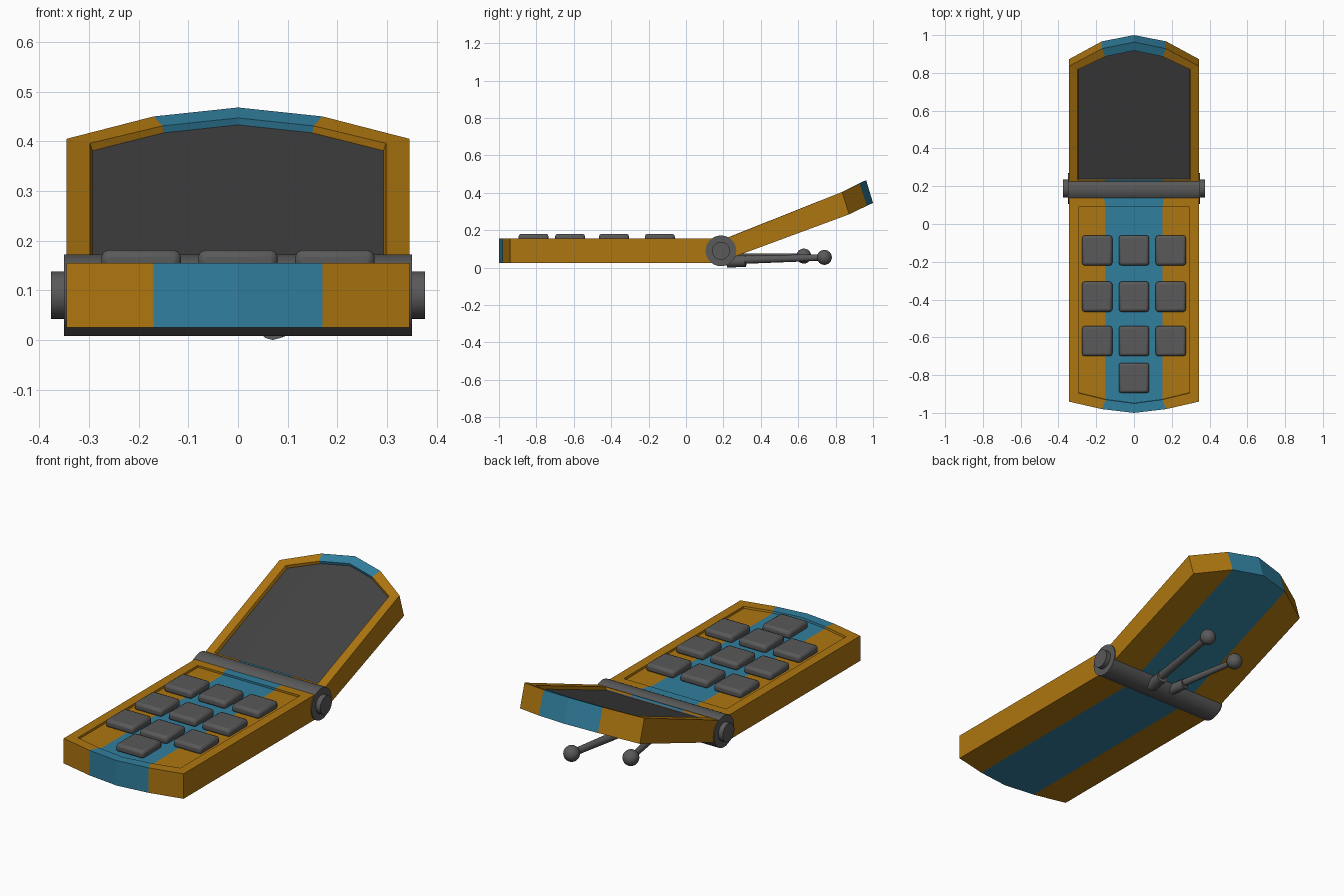
import bpy, bmesh, math
from mathutils import Vector

if "Cube" in bpy.data.objects:
    bpy.data.objects.remove(bpy.data.objects["Cube"])


def material(name, rgb):
    m = bpy.data.materials.new(name)
    m.diffuse_color = (*rgb, 1)
    m.use_nodes = True
    m.node_tree.nodes["Principled BSDF"].inputs["Base Color"].default_value = m.diffuse_color
    return m


ORANGE = material("orange", (0.42, 0.18, 0.005))
TEAL = material("teal", (0.03, 0.21, 0.34))
DARK = material("dark_grey", (0.1, 0.1, 0.1))
SCREEN = material("screen_grey", (0.055, 0.055, 0.055))


def loop(side, mid, near, corner, shoulder, tip):
    """Nine-point outline; near, corner, shoulder, tip are (y, z)."""
    row = [(-side, near), (-mid, near), (mid, near), (side, near),
           (side, corner), (mid, shoulder), (0, tip), (-mid, shoulder), (-side, corner)]
    return [(x, y, z) for x, (y, z) in row]


def shell(name, loops, screen=False):
    """Stack of outlines: bottom, top, rim inner edge, recessed floor."""
    bm = bmesh.new()
    rings = [[bm.verts.new(p) for p in lp] for lp in loops]
    for a, b in zip(rings, rings[1:]):
        for i in range(9):
            j = (i + 1) % 9
            f = bm.faces.new((a[i], a[j], b[j], b[i]))
            f.material_index = 1 if i in (1, 5, 6) else 0
    for ring, floor in ((rings[0], False), (rings[-1], True)):
        for ids, mat in (((0, 1, 7, 8), 0), ((1, 2, 5, 6, 7), 1), ((2, 3, 4, 5), 0)):
            f = bm.faces.new([ring[i] for i in ids])
            f.material_index = 2 if floor and screen else mat
    bmesh.ops.recalc_face_normals(bm, faces=bm.faces)
    me = bpy.data.meshes.new(name)
    bm.to_mesh(me)
    bm.free()
    for m in (ORANGE, TEAL, SCREEN):
        me.materials.append(m)
    ob = bpy.data.objects.new(name, me)
    bpy.context.collection.objects.link(ob)
    return ob


def finish(ob, name):
    ob.name = name
    ob.data.materials.append(DARK)
    bpy.ops.object.shade_smooth_by_angle(angle=math.radians(35))
    return ob


def rod(name, a, b, r1, r2, sides=16):
    a, b = Vector(a), Vector(b)
    bpy.ops.mesh.primitive_cone_add(vertices=sides, radius1=r1, radius2=r2,
                                    depth=(b - a).length, location=(a + b) / 2,
                                    rotation=(b - a).to_track_quat('Z', 'Y').to_euler())
    return finish(bpy.context.object, name)


# keypad half
def flat(z, *ys):
    return [(y, z) for y in ys]


shell("keypad_body", [
    loop(.345, .17, *flat(.025, .19, -.94, -.98, -1.0)),
    loop(.345, .17, *flat(.155, .19, -.94, -.98, -1.0)),
    loop(.295, .15, *flat(.155, .09, -.895, -.93, -.95)),
    loop(.293, .15, *flat(.145, .09, -.893, -.928, -.948))])

# tilted lid with recessed screen
shell("lid", [
    loop(.345, .17, (.19, .033), (.872, .285), (.967, .331), (1.0, .346)),
    loop(.345, .17, (.19, .147), (.835, .405), (.928, .45), (.963, .468)),
    loop(.298, .152, (.232, .165), (.817, .396), (.886, .431), (.918, .447)),
    loop(.293, .15, (.237, .151), (.822, .381), (.891, .417), (.923, .433))], screen=True)

# keys
spots = [(x, y) for y in (-.14, -.385, -.62) for x in (-.195, 0, .195)] + [(0, -.815)]
for n, (x, y) in enumerate(spots):
    bpy.ops.mesh.primitive_cube_add(size=1, location=(x, y, .16))
    ob = bpy.context.object
    ob.scale = (.16, .16, .042)
    bpy.ops.object.transform_apply(location=False, rotation=False, scale=True)
    bev = ob.modifiers.new("bevel", 'BEVEL')
    bev.width = .014
    bev.segments = 2
    finish(ob, f"key_{n + 1}")

# hinge barrel and end caps
rod("hinge", (-.35, .187, .09), (.35, .187, .09), .082, .082, 32)
rod("hinge_pin", (-.376, .187, .09), (.376, .187, .09), .048, .048, 24)

# pair of splayed antennas: socket, rod, ball
for name, a, b, r in (("long_antenna", (.07, .22, .04), (.14, .74, .055), .023),
                      ("short_antenna", (-.045, .22, .055), (-.124, .63, .062), .019)):
    a, b = Vector(a), Vector(b)
    d = (b - a).normalized()
    low = Vector((0, 0, -.008))
    rod(name + "_socket", a + low, a + d * .1 + low, r + .009, r + .007, 12)
    rod(name + "_rod", a, b, r, r * .75)
    bpy.ops.mesh.primitive_uv_sphere_add(segments=20, ring_count=12, radius=.04, location=b)
    finish(bpy.context.object, name + "_ball")
